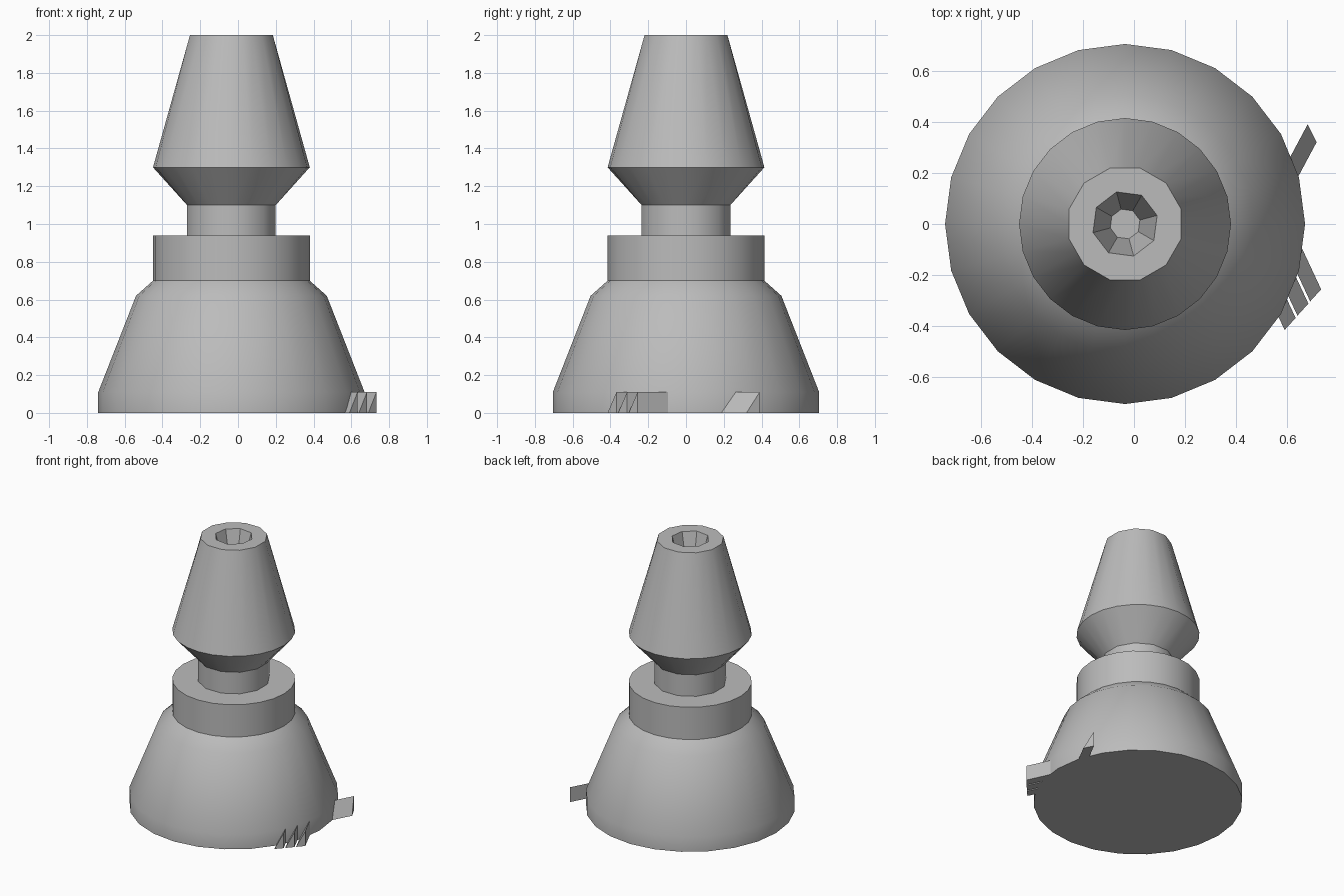
import bpy, bmesh
from math import cos, sin, pi
from mathutils import Vector

cube = bpy.data.objects.get("Cube")
if cube:
    bpy.data.objects.remove(cube)

AXIS_X = -0.035
SEGMENTS = 24

grey = bpy.data.materials.new("plain grey")
grey.use_nodes = True
grey.diffuse_color = (0.5, 0.5, 0.5, 1)
for node in grey.node_tree.nodes:
    if node.type == "BSDF_PRINCIPLED":
        node.inputs["Base Color"].default_value = grey.diffuse_color


def finish(bm, name):
    bmesh.ops.recalc_face_normals(bm, faces=bm.faces)
    mesh = bpy.data.meshes.new(name)
    bm.to_mesh(mesh)
    bm.free()
    mesh.materials.append(grey)
    obj = bpy.data.objects.new(name, mesh)
    bpy.context.collection.objects.link(obj)
    return obj


def polygon_radius(radius, angle, sides):
    """Distance to the edge of a regular polygon with a corner at 15 degrees."""
    step = 2 * pi / sides
    offset = (angle - pi / 12) % step - step / 2
    return radius * cos(step / 2) / cos(offset)


def lathe(name, profile):
    """Turn (radius, height, sides) rings into a closed solid."""
    bm = bmesh.new()
    rings = []
    for radius, z, sides in profile:
        ring = []
        for i in range(SEGMENTS):
            a = 2 * pi * i / SEGMENTS
            r = polygon_radius(radius, a, sides)
            ring.append(bm.verts.new((AXIS_X + r * cos(a), r * sin(a), z)))
        rings.append(ring)
    for low, high in zip(rings, rings[1:]):
        for i in range(SEGMENTS):
            j = (i + 1) % SEGMENTS
            bm.faces.new((low[i], low[j], high[j], high[i]))
    bm.faces.new(rings[0])
    bm.faces.new(rings[-1])
    obj = finish(bm, name)
    bpy.ops.object.select_all(action="DESELECT")
    obj.select_set(True)
    bpy.context.view_layer.objects.active = obj
    bpy.ops.object.shade_smooth_by_angle(angle=0.56)


def claw(name, low, high, direction, length=0.2, height=0.11):
    """Triangular wedge whose tip has a low corner and an upright edge."""
    bm = bmesh.new()
    tip = [Vector((*low, 0)), Vector((*high, 0)), Vector((*high, height))]
    back = Vector((*direction, 0)).normalized() * length
    outer = [bm.verts.new(p) for p in tip]
    inner = [bm.verts.new(p - back) for p in tip]
    bm.faces.new(outer)
    bm.faces.new(inner)
    for i in range(3):
        j = (i + 1) % 3
        bm.faces.new((outer[i], outer[j], inner[j], inner[i]))
    finish(bm, name)


# Flared base
lathe("flared_base", [(0.705, 0, 24), (0.705, 0.11, 24),
                      (0.505, 0.62, 24), (0.415, 0.70, 24)])
# Collar
lathe("collar", [(0.415, 0.70, 24), (0.415, 0.94, 24)])
# Neck
lathe("neck", [(0.243, 0.94, 12), (0.243, 1.10, 12)])
# Tapered head with a socket in the top
lathe("tapered_head", [(0.243, 1.10, 12), (0.415, 1.30, 24), (0.227, 2.0, 12),
                       (0.13, 2.0, 8), (0.06, 1.75, 8)])

# Three claws at the front, one at the back
for k in range(3):
    x, y = 0.59 + 0.05 * k, -0.415 + 0.056 * k
    claw("front_claw_%d" % (k + 1), (x, y), (x + 0.043, y + 0.047), (0.42, -0.9))
claw("back_claw", (0.715, 0.32), (0.68, 0.39), (0.47, 0.88))
